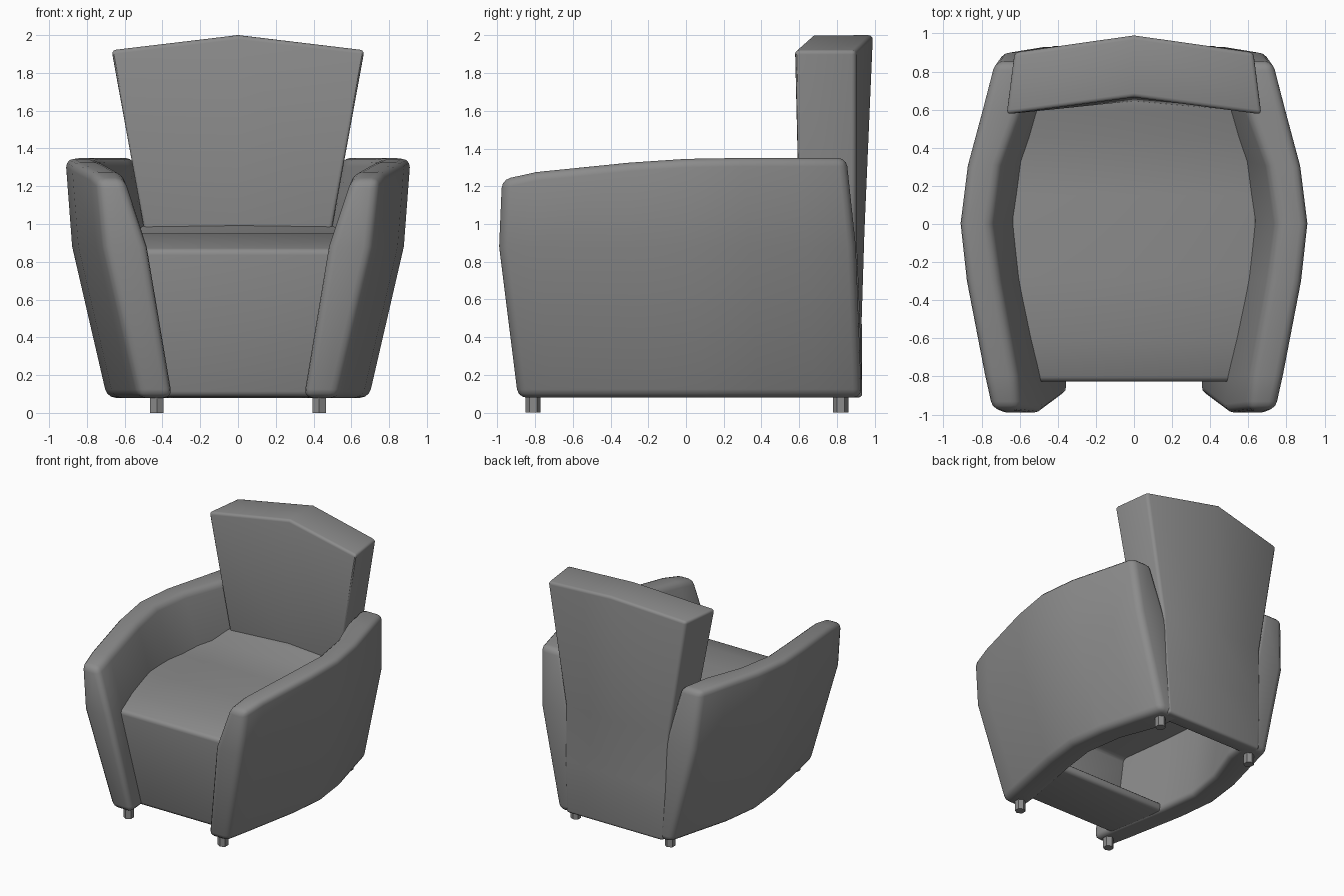
import bpy
import bmesh
import math

cube = bpy.data.objects.get("Cube")
if cube:
    bpy.data.objects.remove(cube, do_unlink=True)

grey = bpy.data.materials.new("grey upholstery")
grey.use_nodes = True
colour = (0.26, 0.26, 0.26, 1)
grey.diffuse_color = colour
grey.node_tree.nodes["Principled BSDF"].inputs["Base Color"].default_value = colour

HALVES = ((0, 1, 4, 5), (1, 2, 3, 4))  # two quads closing a six-point ring


def lerp(a, b, t):
    return a + (b - a) * t


def loft(name, rings, caps, bevel):
    """Skin a row of equal rings, close both ends and round the hard edges."""
    bm = bmesh.new()
    rows = [[bm.verts.new(p) for p in ring] for ring in rings]
    n = len(rows[0])
    for a, b in zip(rows, rows[1:]):
        for i in range(n):
            j = (i + 1) % n
            bm.faces.new((a[i], a[j], b[j], b[i]))
    for row in (rows[0], rows[-1]):
        for cap in caps:
            bm.faces.new([row[i] for i in cap])
    bmesh.ops.recalc_face_normals(bm, faces=bm.faces)
    if bevel:
        hard = [e for e in bm.edges if e.calc_face_angle(0) > math.radians(38)]
        bmesh.ops.bevel(bm, geom=hard, offset=bevel, segments=3, profile=0.5,
                        affect="EDGES", clamp_overlap=True)
        bmesh.ops.recalc_face_normals(bm, faces=bm.faces)
    mesh = bpy.data.meshes.new(name)
    bm.to_mesh(mesh)
    bm.free()
    mesh.materials.append(grey)
    obj = bpy.data.objects.new(name, mesh)
    bpy.context.collection.objects.link(obj)
    bpy.ops.object.select_all(action="DESELECT")
    obj.select_set(True)
    bpy.context.view_layer.objects.active = obj
    bpy.ops.object.shade_smooth_by_angle(angle=math.radians(35))
    return obj


# Arms: bowed in plan and leaning outwards
# stations: fraction front to back, outer x, inner x and height of the top edge
stations = (
    (0, 0.745, 0.60, 1.235),
    (0.10, 0.785, 0.615, 1.275),
    (0.37, 0.88, 0.705, 1.325),
    (0.535, 0.913, 0.745, 1.345),
    (0.70, 0.875, 0.70, 1.35),
    (0.863, 0.795, 0.59, 1.35),
    (1, 0.73, 0.545, 1.35),
)


def arm_ring(side, t, outer, inner, top):
    y_low, y_mid, y_top = lerp(-0.89, 0.93, t), lerp(-0.99, 0.90, t), lerp(-0.975, 0.85, t)
    low, mid = 0.08, 0.88
    ring = ((outer - 0.22, y_low, low), (outer - 0.035, y_mid, mid), (outer, y_top, top),
            (inner, y_top, top), (inner - 0.12, y_mid, mid), (inner - 0.255, y_low, low))
    return [(side * x, y, z) for x, y, z in ring]


for side, word in ((1, "left"), (-1, "right")):
    loft(f"{word}_arm", [arm_ring(side, *s) for s in stations], HALVES, 0.045)

# Backrest: flush with the arm ends below, flared above, chevron plan and peaked top
# levels: edge height, rise and bow at centre, front and back half widths, front and back edge y
levels = (
    (0.08, 0, 0, 0.44, 0.44, 0.81, 0.934),
    (0.50, 0, 0.01, 0.46, 0.46, 0.72, 0.921),
    (0.95, 0, 0.045, 0.495, 0.47, 0.60, 0.90),
    (1.92, 0.08, 0.09, 0.672, 0.63, 0.575, 0.90),
)


def back_ring(z, rise, bow, w_front, w_back, y_front, y_back):
    peak = z + rise
    return [(w_front, y_front, z), (0, y_front + bow, peak), (-w_front, y_front, z),
            (-w_back, y_back, z), (0, y_back + bow, peak), (w_back, y_back, z)]


loft("backrest", [back_ring(*v) for v in levels], HALVES, 0.022)

# Seat, front panel and floor strip: one side profile spanning between the arms
profile = ((-0.74, 0.085), (-0.83, 0.865), (-0.60, 0.915), (-0.28, 0.95), (0.15, 0.925),
           (0.45, 0.94), (0.60, 0.985), (0.70, 1.0), (0.70, 0.80), (-0.70, 0.74),
           (-0.66, 0.155), (-0.24, 0.155), (-0.24, 0.085))


def seat_ring(side):
    return [(side * lerp(0.48, 0.66, (z - 0.08) / 0.9), y, z) for y, z in profile]


loft("seat", [seat_ring(-1), seat_ring(1)], [range(len(profile))], 0.03)

# Legs: short six-sided stubs
for x, side in ((0.43, "left"), (-0.43, "right")):
    for y, end in ((-0.81, "front"), (0.82, "back")):
        rings = [[(x + 0.04 * math.sin(k * math.pi / 3), y + 0.04 * math.cos(k * math.pi / 3), z)
                  for k in range(6)] for z in (0, 0.14)]
        loft(f"{end}_{side}_leg", rings, [range(6)], 0)
